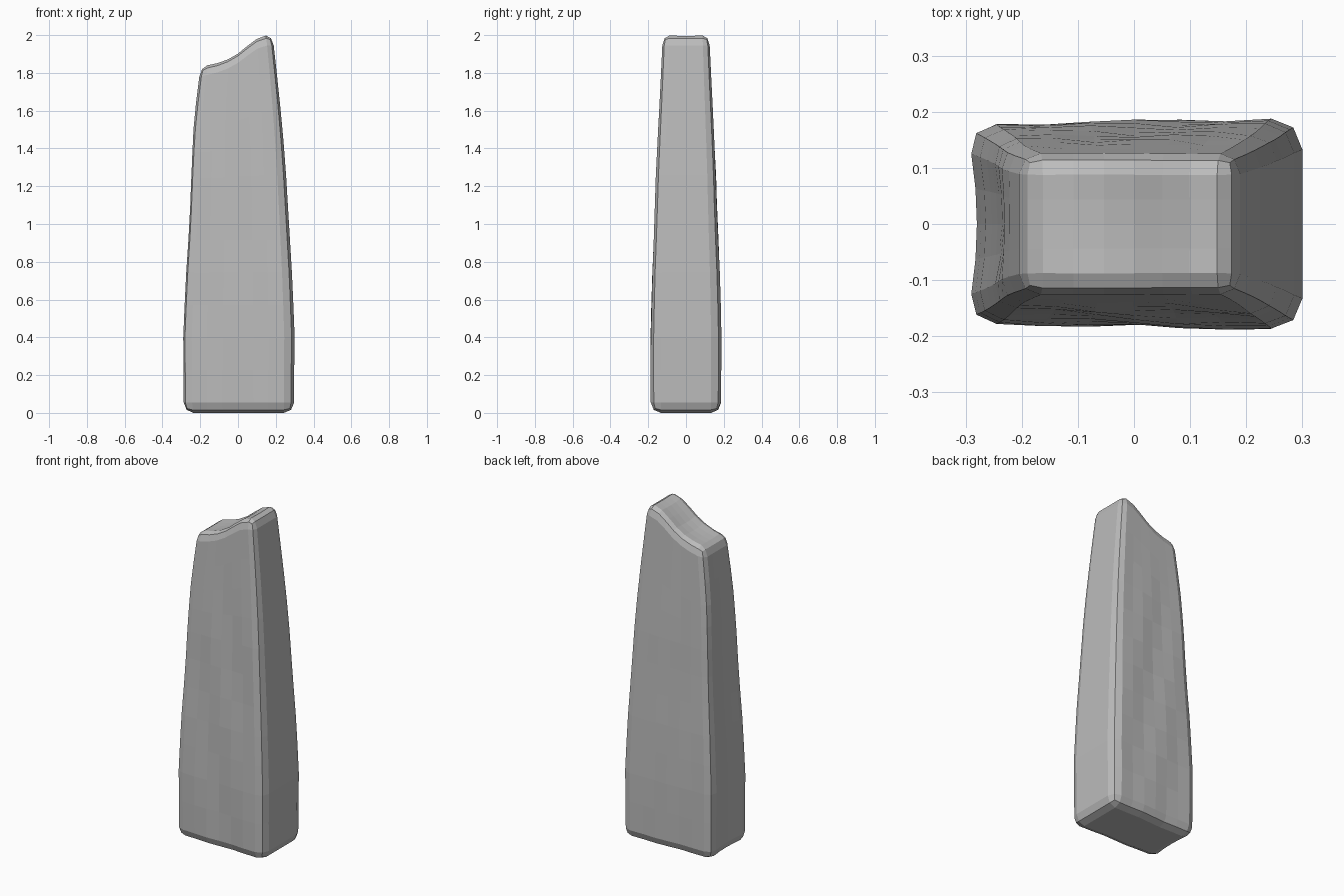
import bpy, bmesh, math
from mathutils import Vector, Matrix

if "Cube" in bpy.data.objects:
    bpy.data.objects.remove(bpy.data.objects["Cube"])

HALF = Vector((0.3, 0.188, 1.0))
ROUND = 0.055

# Outline of the stone by height: (z, left edge, right edge, half depth)
OUTLINE = [(0, -.297, .297, .186), (.2, -.298, .297, .188), (.4, -.3, .3, .188),
           (.7, -.287, .288, .181), (1.0, -.267, .27, .168), (1.3, -.254, .252, .158),
           (1.5, -.24, .236, .148), (1.7, -.217, .216, .138), (1.8, -.202, .205, .133),
           (1.9, -.195, .195, .128), (2, -.19, .182, .124)]
# Slanted top ridge: (x, z)
RIDGE = [(-.2, 1.832), (-.12, 1.85), (-.06, 1.872), (0, 1.908),
         (.06, 1.955), (.11, 1.988), (.15, 2.0)]


def lookup(table, t):
    """Linear interpolation of table rows by their first entry."""
    t = min(max(t, table[0][0]), table[-1][0])
    for a, b in zip(table, table[1:]):
        if t <= b[0]:
            f = (t - a[0]) / (b[0] - a[0])
            return [p + (q - p) * f for p, q in zip(a[1:], b[1:])]


def round_box(p):
    """Pull a point on the box onto rounded edges and corners."""
    inner = Vector([max(-h + ROUND, min(h - ROUND, c)) for c, h in zip(p, HALF)])
    return inner + (p - inner).normalized() * ROUND


def shape(p):
    """Taper the rounded block and slant its top."""
    p = round_box(p)
    u, v, z = p.x / HALF.x, p.y / HALF.y, p.z + 1
    # slant and a shallow dip across the top
    s = min(max((z - 1.1) / 0.9, 0), 1)
    s = s * s * (3 - 2 * s)
    z += (lookup(RIDGE, u * 0.19)[0] - 2) * s
    z -= 0.012 * s ** 8 * (1 - v * v) * (1 - u * u)
    # taper
    left, right, depth = lookup(OUTLINE, z)
    x = (left + right) / 2 + u * (right - left) / 2
    y = v * depth * (0.97 + 0.03 * u)
    # hollow left flank, gently uneven broad faces
    if u < 0:
        x += 0.02 * u * u * (1 - v * v) * (1 - s)
    y += 0.004 * math.sin(5 * z + 6 * u) * (1 - u * u) * (1 - s)
    return Vector((x, y, z))


# Standing stone
bm = bmesh.new()
bmesh.ops.create_cube(bm, size=2, matrix=Matrix.Diagonal((*HALF, 1)))
for axis, count in enumerate((6, 4, 11)):
    reach = HALF[axis] - ROUND
    for i in range(count + 1):
        normal = Vector((0, 0, 0))
        normal[axis] = 1
        bmesh.ops.bisect_plane(bm, geom=bm.verts[:] + bm.edges[:] + bm.faces[:],
                               plane_co=normal * (-reach + 2 * reach * i / count),
                               plane_no=normal)
for v in bm.verts:
    v.co = shape(v.co.copy())
bmesh.ops.recalc_face_normals(bm, faces=bm.faces[:])

mesh = bpy.data.meshes.new("standing_stone")
bm.to_mesh(mesh)
bm.free()
stone = bpy.data.objects.new("standing_stone", mesh)
bpy.context.collection.objects.link(stone)

# Stone grey
grey = bpy.data.materials.new("stone_grey")
grey.use_nodes = True
colour = (0.5, 0.5, 0.5, 1)
grey.diffuse_color = colour
grey.node_tree.nodes["Principled BSDF"].inputs["Base Color"].default_value = colour
mesh.materials.append(grey)
